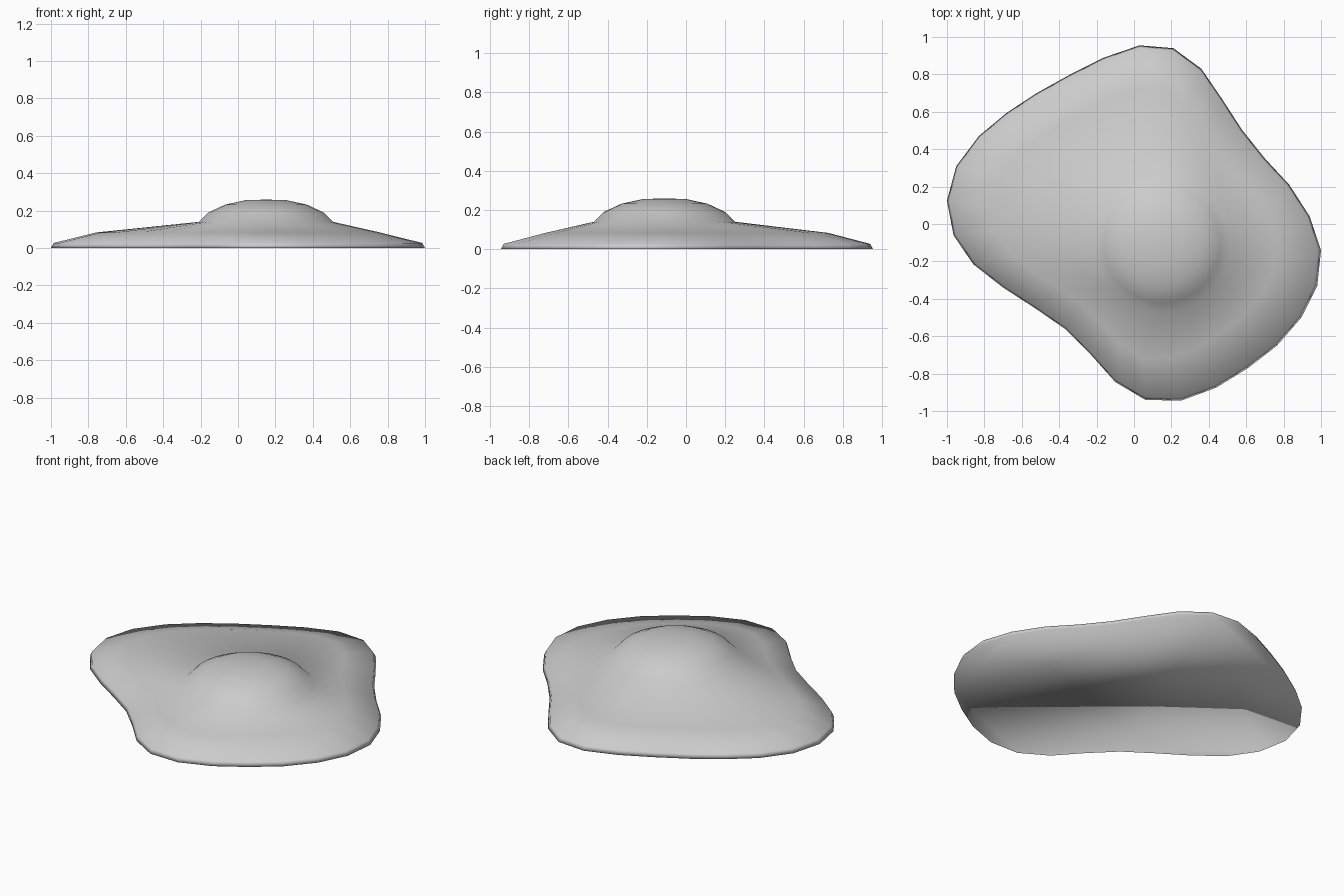
import bpy
import bmesh
from math import cos, sin, pi

default_cube = bpy.data.objects.get("Cube")
if default_cube:
    bpy.data.objects.remove(default_cube, do_unlink=True)


def make_material(name, colour):
    material = bpy.data.materials.new(name)
    material.use_nodes = True
    material.diffuse_color = colour
    material.node_tree.nodes["Principled BSDF"].inputs["Base Color"].default_value = colour
    return material


# Wavy outline of the egg white, clockwise from the back
OUTLINE = [
    (.03, .955), (.21, .94), (.36, .83), (.47, .67), (.58, .5), (.7, .35),
    (.83, .21), (.94, .04), (1, -.14), (.98, -.33), (.895, -.5), (.765, -.65),
    (.61, -.77), (.44, -.875), (.25, -.945), (.06, -.94), (-.1, -.845),
    (-.23, -.7), (-.37, -.56), (-.53, -.45), (-.7, -.34), (-.86, -.215),
    (-.965, -.06), (-1, .125), (-.95, .31), (-.83, .47), (-.68, .595),
    (-.52, .7), (-.34, .8), (-.16, .89)]
COUNT = len(OUTLINE)
YOLK_X, YOLK_Y = .15, -.11


def white_ring(bm, scale, height):
    """Ring of vertices following the wavy outline."""
    return [bm.verts.new((x * scale, y * scale, height)) for x, y in OUTLINE]


def yolk_ring(bm, radius, height):
    """Round ring of vertices around the yolk."""
    angles = [pi / 2 - 2 * pi * i / COUNT for i in range(COUNT)]
    return [bm.verts.new((YOLK_X + radius * cos(a), YOLK_Y + radius * sin(a), height))
            for a in angles]


bm = bmesh.new()

# Egg white skirt, then the yolk dome
rings = [white_ring(bm, scale, height)
         for scale, height in [(1, 0), (.985, .027), (.76, .083)]]
rings += [yolk_ring(bm, radius, height)
          for radius, height in [(.36, .14), (.31, .19), (.22, .232), (.11, .256)]]

for lower, upper in zip(rings, rings[1:]):
    for i in range(COUNT):
        j = (i + 1) % COUNT
        bm.faces.new((lower[i], lower[j], upper[j], upper[i]))

# Top of the yolk
apex = bm.verts.new((YOLK_X, YOLK_Y, .259))
for i in range(COUNT):
    bm.faces.new((rings[-1][i], rings[-1][(i + 1) % COUNT], apex))

# Flat underside
bm.faces.new(rings[0])

bmesh.ops.recalc_face_normals(bm, faces=bm.faces)
for face in bm.faces:
    face.smooth = True

mesh = bpy.data.meshes.new("fried_egg")
bm.to_mesh(mesh)
bm.free()
mesh.materials.append(make_material("light_grey", (.6, .6, .6, 1)))
fried_egg = bpy.data.objects.new("fried_egg", mesh)
bpy.context.collection.objects.link(fried_egg)
